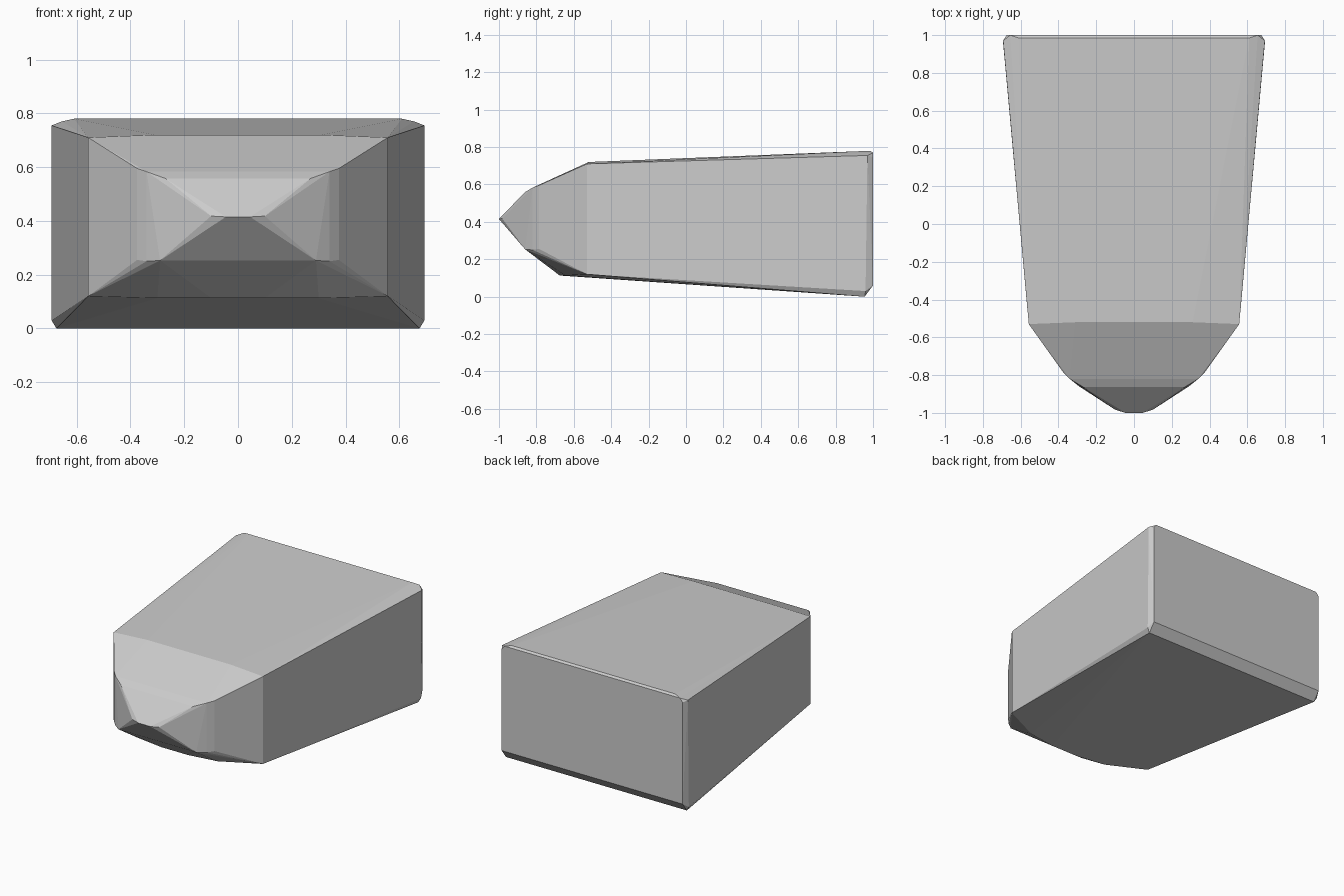
import bpy, bmesh

# Right-hand half of the faceted block; the other half is mirrored
half_points = [
    # rear face with its narrow chamfers
    (0.675, 1.0, 0.06), (0.675, 1.0, 0.745), (0.655, 1.0, 0.77),
    (0.693, 0.96, 0.03), (0.693, 0.97, 0.755),
    (0.675, 0.955, 0.0), (0.61, 0.985, 0.78),
    # shoulders where the nose begins
    (0.557, -0.53, 0.12), (0.557, -0.53, 0.71), (0.31, -0.52, 0.72),
    # curved front edge of the underside
    (0.30, -0.645, 0.113), (0.10, -0.675, 0.113),
    # middle ring of the nose
    (0.375, -0.785, 0.255), (0.375, -0.785, 0.595),
    (0.34, -0.82, 0.25), (0.34, -0.82, 0.583),
    (0.29, -0.86, 0.253), (0.27, -0.862, 0.558),
    # blunt tip
    (0.10, -0.983, 0.418), (0.045, -1.0, 0.415),
]

# Wrap the mirrored points in a convex shell
bm = bmesh.new()
for x, y, z in half_points:
    for side in (-1, 1):
        bm.verts.new((side * x, y, z))
hull = bmesh.ops.convex_hull(bm, input=bm.verts[:])
loose = [v for v in bm.verts if not v.link_faces]
bmesh.ops.delete(bm, geom=loose, context='VERTS')
bmesh.ops.recalc_face_normals(bm, faces=bm.faces[:])

mesh = bpy.data.meshes.new("tapered_block")
bm.to_mesh(mesh)
bm.free()
block = bpy.data.objects.new("tapered_block", mesh)
bpy.context.collection.objects.link(block)
